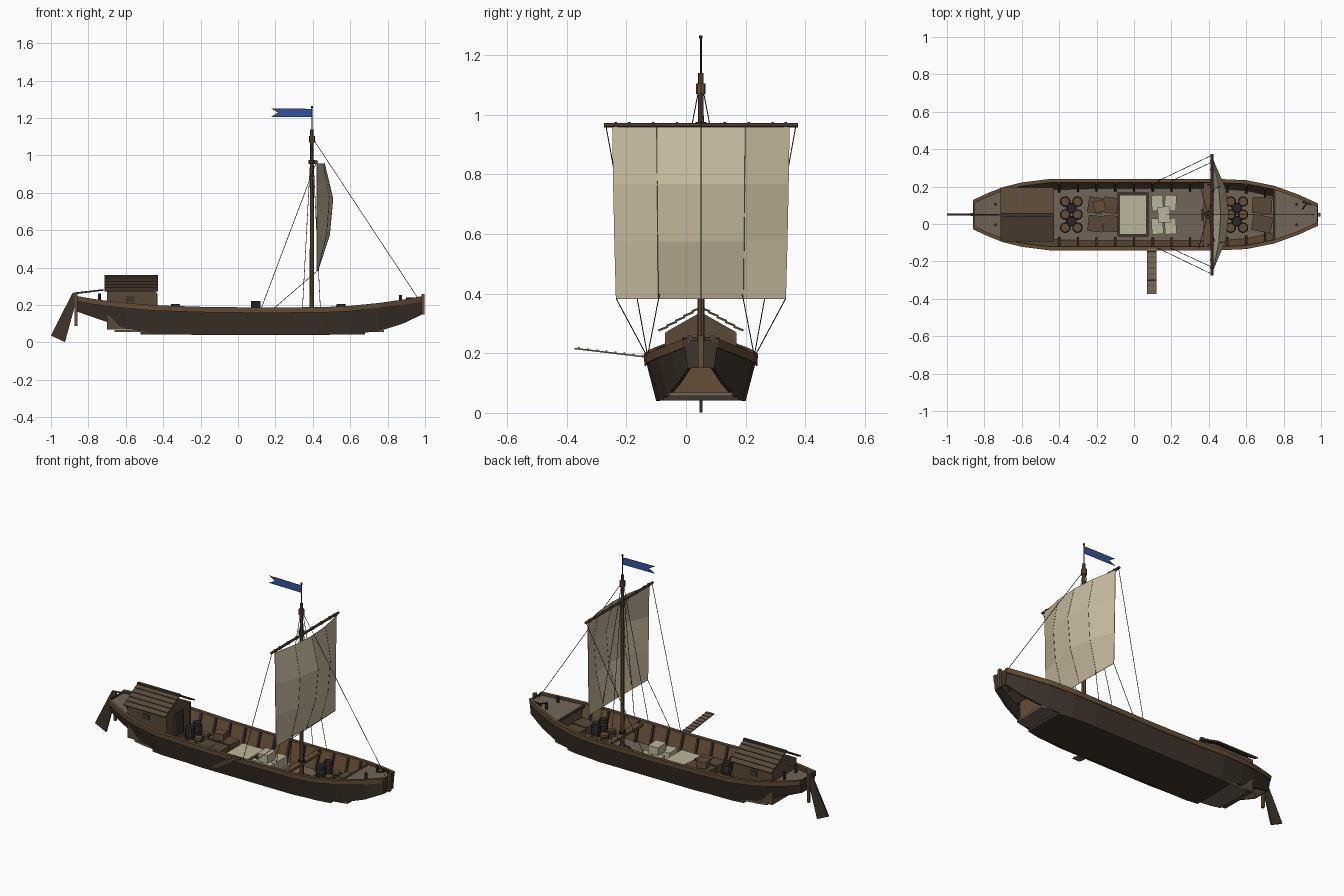
import bpy, bmesh, math, random
from mathutils import Vector, Matrix

if "Cube" in bpy.data.objects:
    bpy.data.objects.remove(bpy.data.objects["Cube"])
random.seed(4)
CY = 0.05  # boat centreline; all parts are modelled around local y = 0

def mat(name, c):
    m = bpy.data.materials.new(name)
    m.diffuse_color = (*c, 1)
    m.use_nodes = True
    m.node_tree.nodes["Principled BSDF"].inputs["Base Color"].default_value = m.diffuse_color
    return m

DARK = mat("tarred_wood", (.05, .035, .025))
BROWN = mat("brown_wood", (.13, .075, .038))
CABIN = mat("cabin_wood", (.1, .065, .04))
DECK = mat("deck_wood", (.17, .13, .095))
CLOTH = mat("canvas", (.58, .5, .35))
PALE = mat("pale_cloth", (.5, .46, .33))
ROPE = mat("rope", (.06, .05, .04))
IRON = mat("iron", (.02, .02, .022))
BLUE = mat("blue_cloth", (.035, .085, .32))

def finish(name, bm, m, mirror=False):
    bmesh.ops.recalc_face_normals(bm, faces=bm.faces)
    me = bpy.data.meshes.new(name)
    bm.to_mesh(me)
    bm.free()
    me.materials.append(m)
    ob = bpy.data.objects.new(name, me)
    ob.location.y = CY
    bpy.context.collection.objects.link(ob)
    if mirror:
        ob.modifiers.new("mirror", 'MIRROR').use_axis = (False, True, False)
    return ob

def loft(name, sections, m, mirror=False):
    bm = bmesh.new()
    rows = [[bm.verts.new(p) for p in s] for s in sections]
    n = len(rows[0])
    for a, b in zip(rows, rows[1:]):
        for i in range(n):
            bm.faces.new((a[i], a[(i + 1) % n], b[(i + 1) % n], b[i]))
    bm.faces.new(rows[0])
    bm.faces.new(rows[-1])
    return finish(name, bm, m, mirror)

def box(name, c, s, m, rz=0, rx=0, ry=0, mirror=False):
    M = (Matrix.Translation(c) @ Matrix.Rotation(rz, 4, 'Z') @ Matrix.Rotation(ry, 4, 'Y')
         @ Matrix.Rotation(rx, 4, 'X') @ Matrix.Diagonal((*s, 1)))
    bm = bmesh.new()
    bmesh.ops.create_cube(bm, size=1, matrix=M)
    return finish(name, bm, m, mirror)

def rod(name, p, q, r, m, r2=None, n=8, mirror=False):
    p, q = Vector(p), Vector(q)
    d = q - p
    M = Matrix.Translation((p + q) / 2) @ d.to_track_quat('Z', 'Y').to_matrix().to_4x4()
    bm = bmesh.new()
    bmesh.ops.create_cone(bm, cap_ends=True, segments=n, radius1=r,
                          radius2=r if r2 is None else r2, depth=d.length, matrix=M)
    return finish(name, bm, m, mirror)

# Hull stations: x, half width at top, top z, half width at bottom, bottom z
ST = [(-.86, .075, .243, .055, .165), (-.78, .112, .229, .08, .137), (-.7, .143, .218, .10, .11),
      (-.6, .168, .207, .125, .075), (-.45, .187, .194, .145, .047), (-.2, .187, .186, .15, .04),
      (.1, .187, .182, .15, .04), (.45, .187, .184, .15, .04), (.6, .18, .191, .14, .045),
      (.75, .15, .206, .112, .06), (.88, .103, .224, .078, .1), (.985, .055, .243, .045, .15)]

def st(x):
    for a, b in zip(ST, ST[1:]):
        if x <= b[0]:
            t = (x - a[0]) / (b[0] - a[0])
            return [u + (v - u) * t for u, v in zip(a, b)]
    return list(ST[-1])

def span(a, b):
    return [st(a)] + [s for s in ST if a < s[0] < b] + [st(b)]

T = .012
loft("hull_side", [[(x, h, z), (x, h - T, z), (x, g - T, e), (x, g, e)] for x, h, z, g, e in ST], DARK, True)
loft("gunwale", [[(x, h + .004, z + .005), (x, h - .016, z + .005), (x, h - .016, z - .006),
                  (x, h - .002, z - .024), (x, h + .002, z - .024)] for x, h, z, g, e in ST], BROWN, True)
loft("hull_inner_lining", [[(x, h - T, z - .006), (x, h - T - .004, z - .006), (x, g - T - .004, e + .01),
                            (x, g - T, e + .01)] for x, h, z, g, e in span(-.7, .75)], BROWN, True)

def plate(name, a, b, m, top, thick, use_top):
    secs = []
    for x, h, z, g, e in span(a, b):
        w = h - T if use_top else g
        t = z + top if use_top else top
        secs.append([(x, w, t), (x, -w, t), (x, -w, t - thick), (x, w, t - thick)])
    return loft(name, secs, m)

plate("hull_bottom", -.52, .68, DARK, .056, .014, False)
plate("hold_floor", -.66, .78, DECK, .068, .012, False)
plate("fore_deck", .75, .98, DECK, -.008, .012, True)
plate("aft_deck", -.855, -.7, DECK, -.008, .012, True)

# End boards, posts and bulkhead
for nm, s, dx in (("bow_board", ST[-1], -.006), ("stern_board", ST[0], .006)):
    x, h, z, g, e = s
    loft(nm, [[(u, h, z), (u, -h, z), (u, -g, e), (u, g, e)] for u in (x, x + dx)], DARK)
box("stem_post", (.988, 0, .205), (.016, .018, .11), BROWN)
box("stern_post", (-.866, 0, .175), (.014, .016, .175), BROWN)
box("fore_bulkhead", (.752, 0, .13), (.012, .21, .135), BROWN)
box("fore_deck_beam", (.75, 0, .193), (.014, .27, .016), DARK)

# Ribs and cross beams in the hold
for i in range(12):
    x0 = -.4 + i * .1
    _, h, z, g, e = st(x0)
    q = [(h - .014, z - .004), (h - .027, z - .004), (g - .028, .066), (g - .014, .066)]
    loft("rib", [[(x, y, zz) for y, zz in q] for x in (x0 - .006, x0 + .006)], DARK, True)
box("mast_thwart", (.392, 0, .165), (.04, .35, .014), BROWN)
box("mast_step", (.395, 0, .077), (.07, .06, .02), DARK)

# Rudder and tiller
blade = [(-1, .037), (-.925, .002), (-.86, .24), (-.885, .265)]
loft("rudder", [[(x, y, z) for x, z in blade] for y in (-.005, .005)], DARK)
rod("tiller", (-.88, 0, .262), (-.72, 0, .281), .005, BROWN, .004, 6)

# Cabin with stepped plank roof
gable = [(-.116, .07), (.116, .07), (.116, .272), (0, .338), (-.116, .272)]
loft("cabin_walls", [[(x, y, z) for y, z in gable] for x in (-.7, -.44)], CABIN)
box("cabin_door", (-.438, 0, .185), (.008, .07, .14), DARK)
for y in (-.038, .038):
    box("door_post", (-.437, y, .187), (.012, .008, .15), BROWN)
box("cabin_window", (-.575, .117, .232), (.045, .006, .034), DARK, mirror=True)
box("corner_post", (-.441, .115, .17), (.01, .01, .2), BROWN, mirror=True)
for i in range(5):
    t = (i + .5) / 5
    box("roof_plank", (-.57, .14 * t, .355 - .08 * t), (.285, .036, .007), CABIN, rx=-.38, mirror=True)
box("roof_ridge", (-.57, 0, .357), (.287, .018, .01), DARK)

# Mast, pole, yard
rod("mast", (.395, 0, .068), (.395, 0, 1.14), .013, BROWN, .009)
rod("mast_head", (.395, 0, 1.07), (.395, 0, 1.105), .016, BROWN)
rod("mast_collar", (.395, 0, .17), (.395, 0, .185), .02, IRON)
rod("flag_pole", (.395, 0, 1.13), (.395, 0, 1.258), .0035, IRON, n=6)
rod("pole_knob", (.395, 0, 1.255), (.395, 0, 1.265), .006, IRON, n=6)
rod("yard", (.417, -.325, .965), (.417, .325, .965), .0075, BROWN)
rod("yard_parrel", (.395, 0, .955), (.395, 0, .975), .018, ROPE)
for y in (.08, .16, .24, .285):
    rod("yard_tie", (.417, y - .004, .965), (.417, y + .004, .965), .01, ROPE, mirror=True)

# Pennant with swallow tail
flag = [(.395, 1.249), (.285, 1.251), (.175, 1.252), (.215, 1.229), (.175, 1.207), (.285, 1.206), (.395, 1.205)]
loft("pennant", [[(x, y, z) for x, z in flag] for y in (-.001, .001)], BLUE)

# Bellied sail, 4 x 3 flat panels, with seams
rows = [(.958, .297, .04), (.768, .294, .085), (.575, .29, .067), (.382, .285, .004)]
grid = [[(.422 + b * (1 - t * t), w * t, z) for t in (-1, -.5, 0, .5, 1)] for z, w, b in rows]
bm = bmesh.new()
vs = [[bm.verts.new(p) for p in r] for r in grid]
for a, b in zip(vs, vs[1:]):
    for i in range(4):
        bm.faces.new((a[i], a[i + 1], b[i + 1], b[i]))
sail = finish("sail", bm, CLOTH)
sol = sail.modifiers.new("thickness", 'SOLIDIFY')
sol.thickness = .003
sol.offset = 0
for c in (1, 2, 3):
    for r in range(3):
        rod("sail_seam", grid[r][c], grid[r + 1][c], .0022, ROPE, n=4)

# Rigging
R = .0017
rod("forestay", (.4, 0, 1.09), (.96, 0, .24), R, ROPE, n=5)
for nm, p, q in (("brace", (.417, .318, .96), (.125, .178, .185)),
                 ("sheet", (.424, .284, .383), (.195, .178, .185)),
                 ("shroud_aft", (.393, .008, 1.08), (.345, .18, .185)),
                 ("shroud_fore", (.397, .008, 1.08), (.44, .18, .185))):
    rod(nm, p, q, R, ROPE, n=5, mirror=True)

# Bollards and anchor on the end decks
for x, z in ((.87, .225), (-.74, .235)):
    rod("bollard", (x, .055, z - .03), (x, .055, z + .028), .008, DARK, mirror=True)
box("anchor_stock", (.925, .062, .235), (.05, .012, .012), IRON, rz=-.25)
rod("anchor_shank", (.9, .03, .232), (.925, .062, .235), .004, IRON, n=6)

# Barrels: six below, two dark ones on top
def barrel(x, y, z, m):
    prof = [(.023, 0), (.028, .023), (.028, .045), (.023, .068)]
    ring = lambda r, h: [(x + r * math.cos(a * math.pi / 5), y + r * math.sin(a * math.pi / 5), z + h)
                         for a in range(10)]
    loft("barrel", [ring(*p) for p in prof], m)
    for h in (.014, .05):
        rod("barrel_hoop", (x, y, z + h), (x, y, z + h + .006), .0288, IRON, n=10)

for bx in (-.335, .55):
    for dx in (-.033, .033):
        for y in (-.07, 0, .07):
            barrel(bx + dx, y, .068, BROWN)
    for y in (-.035, .035):
        barrel(bx, y, .136, DARK)
        rod("barrel_lid", (bx, y, .203), (bx, y, .206), .025, IRON, n=10)

# Crates
for cx, w in ((-.205, .075), (-.125, .07), (.685, .1)):
    for y in (-.048, .05):
        a = random.uniform(-.2, .2)
        box("crate", (cx, y, .103), (w, .08, .07), BROWN, rz=a)
        box("crate_lid", (cx, y, .139), (w + .006, .086, .006), CABIN, rz=a)
box("small_crate", (-.185, .045, .162), (.06, .06, .04), BROWN, rz=.25)

# Covered hatch and cloth bales
box("hatch_frame", (-.005, 0, .088), (.165, .235, .045), DARK)
box("hatch_cover", (-.005, 0, .113), (.145, .212, .012), PALE)
for x in (.125, .195):
    for y in (-.062, .062):
        box("bale", (x, y, .095), (.062, .085, .055), PALE, rz=random.uniform(-.08, .08))
box("top_bale", (.16, 0, .145), (.065, .085, .05), PALE, rz=.05)

# Gangplank with cleats
p, q = Vector((.095, -.18, .187)), Vector((.095, -.424, .216))
ang = math.atan2(p.z - q.z, p.y - q.y)
box("gangplank", (p + q) / 2, (.05, (p - q).length, .005), DECK, rx=ang)
for i in range(8):
    c = p.lerp(q, (i + .5) / 8) + Vector((0, 0, .004))
    box("gangplank_cleat", c, (.05, .006, .004), BROWN, rx=ang)
